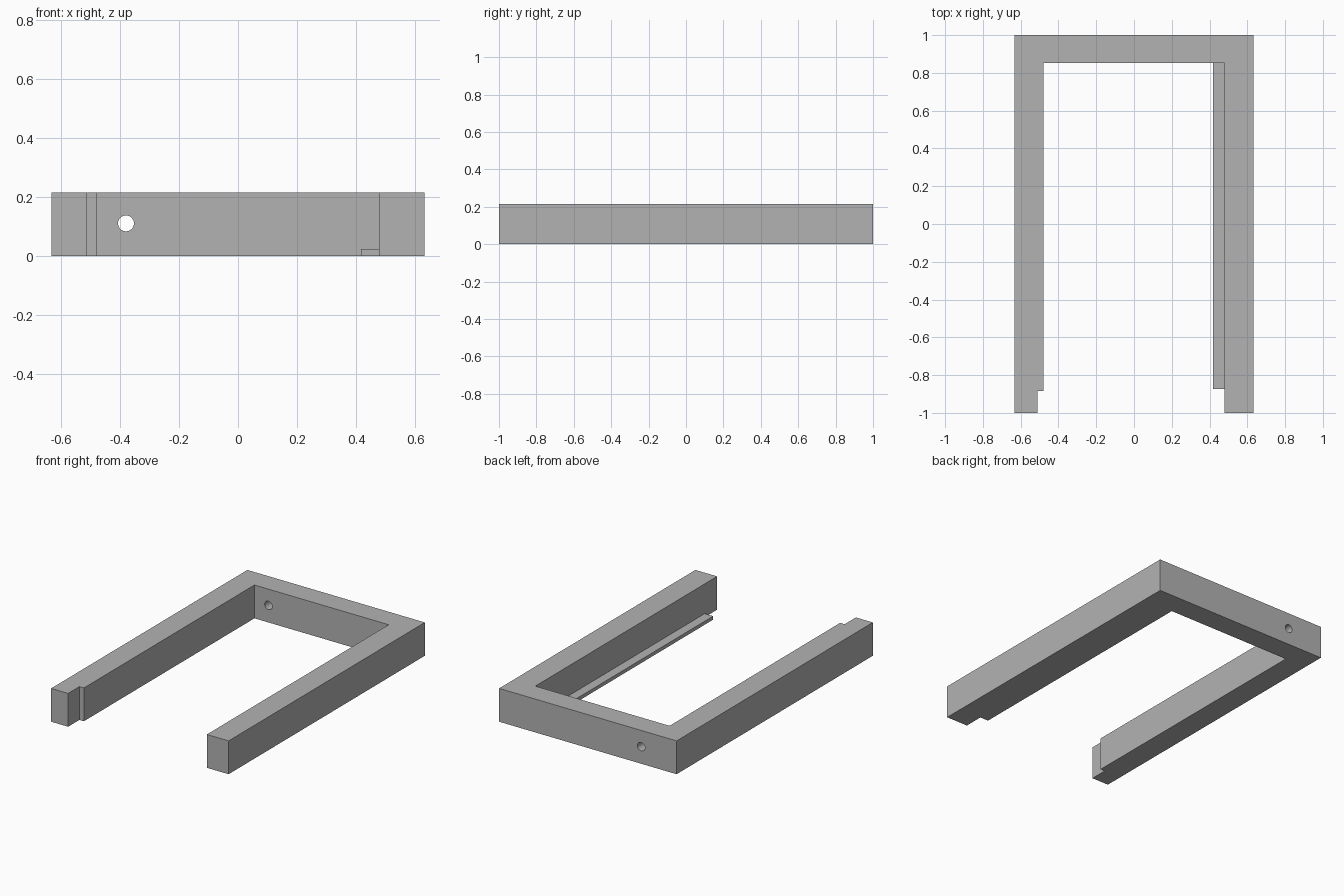
import bpy
import bmesh
import math

cube = bpy.data.objects.get("Cube")
if cube:
    bpy.data.objects.remove(cube, do_unlink=True)

HEIGHT = 0.215
grey = bpy.data.materials.new("plain_grey")
grey.use_nodes = True
colour = (0.45, 0.45, 0.45, 1)
grey.diffuse_color = colour
grey.node_tree.nodes["Principled BSDF"].inputs["Base Color"].default_value = colour


def extrude_outline(name, outline, height):
    """Solid prism standing on z = 0 from a plan outline."""
    bm = bmesh.new()
    base = bm.faces.new([bm.verts.new((x, y, 0)) for x, y in outline])
    top = bmesh.ops.extrude_face_region(bm, geom=[base])["geom"]
    verts = [v for v in top if isinstance(v, bmesh.types.BMVert)]
    bmesh.ops.translate(bm, verts=verts, vec=(0, 0, height))
    bmesh.ops.recalc_face_normals(bm, faces=bm.faces)
    mesh = bpy.data.meshes.new(name)
    bm.to_mesh(mesh)
    bm.free()
    mesh.materials.append(grey)
    obj = bpy.data.objects.new(name, mesh)
    bpy.context.collection.objects.link(obj)
    return obj


def combine(target, other, operation):
    """Apply a boolean and discard the helper solid."""
    mod = target.modifiers.new(operation.lower(), "BOOLEAN")
    mod.operation = operation
    mod.solver = "EXACT"
    mod.object = other
    bpy.context.view_layer.objects.active = target
    bpy.ops.object.modifier_apply(modifier=mod.name)
    bpy.data.objects.remove(other, do_unlink=True)


# U-shaped frame with a notch at the tip of the right arm
frame = extrude_outline("u_frame", [
    (-0.633, -1), (-0.512, -1), (-0.512, -0.885), (-0.48, -0.885),
    (-0.48, 0.853), (0.478, 0.853), (0.478, -1), (0.633, -1),
    (0.633, 1), (-0.633, 1)], HEIGHT)

# Thin ledge along the foot of the left arm, fused into the frame
ledge = extrude_outline("ledge", [
    (0.418, -0.873), (0.55, -0.873), (0.55, 0.9), (0.418, 0.9)], 0.023)
combine(frame, ledge, "UNION")

# Round hole through the back bar
bpy.ops.mesh.primitive_cylinder_add(
    vertices=32, radius=0.027, depth=0.4,
    location=(-0.38, 0.93, 0.11), rotation=(math.pi / 2, 0, 0))
drill = bpy.context.object
drill.name = "hole_cutter"
drill.hide_render = True
drill.data.materials.append(grey)
combine(frame, drill, "DIFFERENCE")

# Smooth hole wall, crisp box edges
bpy.ops.object.select_all(action="DESELECT")
frame.select_set(True)
bpy.context.view_layer.objects.active = frame
bpy.ops.object.shade_smooth_by_angle(angle=math.radians(30))
